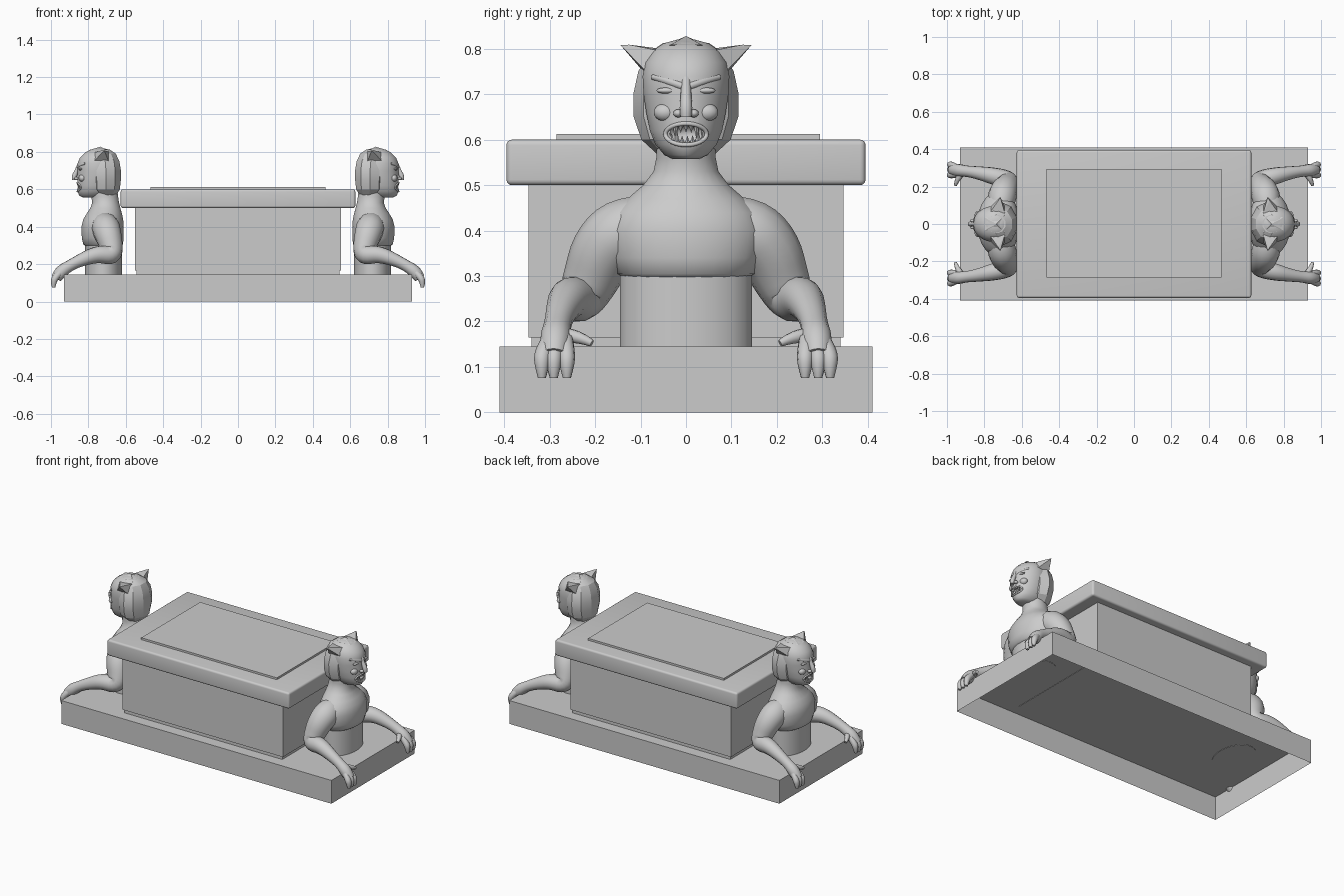
import bpy, bmesh, math
from mathutils import Vector

if "Cube" in bpy.data.objects:
    bpy.data.objects.remove(bpy.data.objects["Cube"])

stone = bpy.data.materials.new("grey stone")
stone.use_nodes = True
stone.diffuse_color = (0.6, 0.6, 0.6, 1)
stone.node_tree.nodes["Principled BSDF"].inputs["Base Color"].default_value = (0.6, 0.6, 0.6, 1)


def finish(ob, mirror="", smooth=None):
    """Material, shading and mirroring about the world axes."""
    ob.data.materials.clear()
    ob.data.materials.append(stone)
    if smooth:
        bpy.ops.object.select_all(action='DESELECT')
        ob.select_set(True)
        bpy.context.view_layer.objects.active = ob
        bpy.ops.object.shade_smooth_by_angle(angle=math.radians(smooth))
    if mirror:
        m = ob.modifiers.new("Mirror", 'MIRROR')
        m.use_axis = ("x" in mirror, "y" in mirror, False)
        m.use_mirror_merge = False
    return ob


def from_bmesh(name, bm):
    bmesh.ops.recalc_face_normals(bm, faces=bm.faces)
    me = bpy.data.meshes.new(name)
    bm.to_mesh(me)
    bm.free()
    ob = bpy.data.objects.new(name, me)
    bpy.context.collection.objects.link(ob)
    return ob


def box(name, half_x, half_y, z0, z1, bevel=0.0, y=0.0, open_bottom=False):
    bm = bmesh.new()
    bmesh.ops.create_cube(bm, size=1)
    for v in bm.verts:
        v.co = (v.co.x * 2 * half_x, v.co.y * 2 * half_y + y, z0 if v.co.z < 0 else z1)
    if bevel:
        bmesh.ops.bevel(bm, geom=bm.edges[:], offset=bevel, segments=4, profile=0.5, affect='EDGES')
    bmesh.ops.recalc_face_normals(bm, faces=bm.faces)
    if open_bottom:
        low = [f for f in bm.faces if f.normal.z < -0.9]
        bmesh.ops.delete(bm, geom=low, context='FACES')
    return finish(from_bmesh(name, bm), smooth=50 if bevel else None)


def loft(name, rings, sides):
    """Stacked ellipses: (z, back x, front x, half width)."""
    bm = bmesh.new()
    loops = []
    for z, back, front, width in rings:
        loop = []
        for i in range(sides):
            a = 2 * math.pi * (i + 0.5) / sides
            x = (back + front) / 2 + (front - back) / 2 * math.cos(a)
            loop.append(bm.verts.new((x, width * math.sin(a), z)))
        loops.append(loop)
    for a, b in zip(loops, loops[1:]):
        for i in range(sides):
            j = (i + 1) % sides
            bm.faces.new((a[i], a[j], b[j], b[i]))
    bm.faces.new(loops[0])
    bm.faces.new(loops[-1])
    return from_bmesh(name, bm)


def limb(name, points, mirror, cyclic=False, detail=3):
    """Tapered tube through (x, y, z, radius) points."""
    cu = bpy.data.curves.new(name, 'CURVE')
    cu.dimensions = '3D'
    cu.bevel_depth = 1
    cu.bevel_resolution = detail
    cu.use_fill_caps = True
    sp = cu.splines.new('NURBS')
    sp.points.add(len(points) - 1)
    for p, (x, y, z, r) in zip(sp.points, points):
        p.co = (x, y, z, 1)
        p.radius = r
    sp.order_u = 3
    sp.use_endpoint_u = not cyclic
    sp.use_cyclic_u = cyclic
    sp.resolution_u = 4
    ob = bpy.data.objects.new(name, cu)
    bpy.context.collection.objects.link(ob)
    bpy.ops.object.select_all(action='DESELECT')
    ob.select_set(True)
    bpy.context.view_layer.objects.active = ob
    bpy.ops.object.convert(target='MESH')
    return finish(bpy.context.view_layer.objects.active, mirror, 60)


def ball(name, centre, scale, mirror=None):
    bm = bmesh.new()
    bmesh.ops.create_uvsphere(bm, u_segments=16, v_segments=10, radius=1)
    for v in bm.verts:
        v.co = Vector(centre) + Vector([a * b for a, b in zip(v.co, scale)])
    ob = from_bmesh(name, bm)
    return finish(ob, mirror, 60) if mirror else ob


def hull(name, points, mirror):
    bm = bmesh.new()
    for p in points:
        bm.verts.new(p)
    bmesh.ops.convex_hull(bm, input=bm.verts[:])
    return finish(from_bmesh(name, bm), mirror)


# Plinth, chest and lid
box("plinth", 0.93, 0.41, 0, 0.145, open_bottom=True)
box("chest_foot", 0.543, 0.34, 0.143, 0.17)
box("chest_body", 0.552, 0.347, 0.165, 0.51)
box("lid", 0.627, 0.395, 0.5, 0.6, bevel=0.012)
box("lid_panel", 0.467, 0.29, 0.59, 0.612, y=0.005)

# Guardian torso: straight column below an overhanging chest
finish(loft("waist", [(0.143, 0.62, 0.818, 0.147), (0.33, 0.62, 0.818, 0.147)], 20), "x", 40)
torso = [(0.293, 0.64, 0.81, 0.13), (0.305, 0.615, 0.828, 0.152), (0.34, 0.61, 0.836, 0.165),
         (0.40, 0.61, 0.838, 0.175), (0.44, 0.613, 0.828, 0.16), (0.47, 0.62, 0.81, 0.13),
         (0.50, 0.628, 0.79, 0.095), (0.53, 0.636, 0.78, 0.072), (0.56, 0.64, 0.785, 0.066),
         (0.60, 0.645, 0.79, 0.066)]
finish(loft("torso", torso, 24), "x", 60)

# Arms resting on the plinth, with hands hanging over its end
limb("arm", [(0.715, 0.07, 0.42, 0.06), (0.71, 0.13, 0.405, 0.078), (0.695, 0.182, 0.36, 0.073),
             (0.675, 0.21, 0.29, 0.062), (0.675, 0.235, 0.245, 0.052), (0.75, 0.257, 0.255, 0.046),
             (0.84, 0.275, 0.222, 0.034), (0.90, 0.283, 0.192, 0.029), (0.95, 0.288, 0.158, 0.036),
             (0.972, 0.29, 0.125, 0.028)], "xy", detail=5)
for i, y in enumerate((0.262, 0.291, 0.317)):
    limb(f"finger_{i + 1}", [(0.945, 0.283 + (y - 0.29) * 0.6, 0.16, 0.018), (0.978, y, 0.13, 0.019),
                             (0.986, y, 0.10, 0.016), (0.986, y, 0.076, 0.009)], "xy")
limb("thumb", [(0.92, 0.275, 0.17, 0.018), (0.945, 0.24, 0.17, 0.015), (0.955, 0.207, 0.152, 0.008)], "xy")

# Head with the open mouth cut out
skull = [(0.557, 0.72, 0.83, 0.028), (0.566, 0.69, 0.85, 0.048), (0.59, 0.67, 0.858, 0.068),
         (0.62, 0.66, 0.86, 0.08), (0.66, 0.65, 0.86, 0.088), (0.70, 0.645, 0.858, 0.094),
         (0.74, 0.645, 0.858, 0.096), (0.77, 0.65, 0.845, 0.09), (0.795, 0.665, 0.82, 0.074),
         (0.812, 0.69, 0.79, 0.05), (0.82, 0.72, 0.76, 0.02)]
head = loft("head", skull, 28)
cutter = ball("mouth_cutter", (0.86, 0, 0.612), (0.025, 0.043, 0.021))
cut = head.modifiers.new("Mouth", 'BOOLEAN')
cut.operation = 'DIFFERENCE'
cut.object = cutter
bpy.context.view_layer.objects.active = head
bpy.ops.object.modifier_apply(modifier=cut.name)
bpy.data.objects.remove(cutter)
finish(head, "x", 50)


def face_x(y):
    """Front surface of the head around the mouth."""
    return 0.76 + 0.1 * math.sqrt(1 - (y / 0.078) ** 2)


# Lips and fangs
lips = []
for i in range(16):
    a = i * math.tau / 16
    y = 0.046 * math.cos(a)
    lips.append((face_x(y), y, 0.612 + 0.024 * math.sin(a), 0.005))
limb("lips", lips, "x", cyclic=True, detail=2)
for side, label in ((1, "upper"), (-1, "lower")):
    for i in range(7):
        y = (i - 3) * 0.0115 + (0.003 if side < 0 else 0)
        edge = 0.021 * math.sqrt(1 - (y / 0.047) ** 2)
        length = 0.03 if abs(i - 3) == 2 else 0.018
        x, z = face_x(y) - 0.003, 0.612 + side * edge
        hull(f"{label}_tooth_{i + 1}", [(x, y - 0.006, z), (x, y + 0.006, z), (x - 0.01, y, z),
                                        (x + 0.005, y, z), (x, y, z - side * length)], "x")

# Nose, brows, eyes and cheeks
limb("nose", [(0.848, 0, 0.735, 0.011), (0.862, 0, 0.70, 0.011), (0.877, 0, 0.668, 0.015),
              (0.876, 0, 0.65, 0.012)], "x")
ball("nostril", (0.863, 0.017, 0.658), (0.013, 0.011, 0.009), "xy")
limb("brow", [(0.853, 0.008, 0.718, 0.009), (0.846, 0.04, 0.73, 0.01), (0.817, 0.073, 0.738, 0.006)], "xy")
ball("eyelid", (0.842, 0.041, 0.708), (0.011, 0.024, 0.007), "xy")
ball("cheek", (0.832, 0.045, 0.66), (0.02, 0.026, 0.02), "xy")

# Faceted hood with crest and ears
hood = [(0.565, 0.65, 0.75, 0.06), (0.60, 0.628, 0.785, 0.098), (0.65, 0.622, 0.79, 0.115),
        (0.70, 0.622, 0.79, 0.116), (0.75, 0.63, 0.79, 0.105), (0.79, 0.65, 0.79, 0.083),
        (0.813, 0.685, 0.785, 0.05)]
finish(loft("hood", hood, 10), "x", 20)
hull("crest", [(0.69, 0.05, 0.805), (0.69, -0.05, 0.805), (0.80, 0.035, 0.808), (0.80, -0.035, 0.808),
               (0.735, 0, 0.828)], "x")
hull("ear", [(0.69, 0.09, 0.745), (0.77, 0.088, 0.75), (0.775, 0.055, 0.795), (0.69, 0.055, 0.8),
             (0.725, 0.125, 0.809), (0.715, 0.144, 0.808)], "xy")
